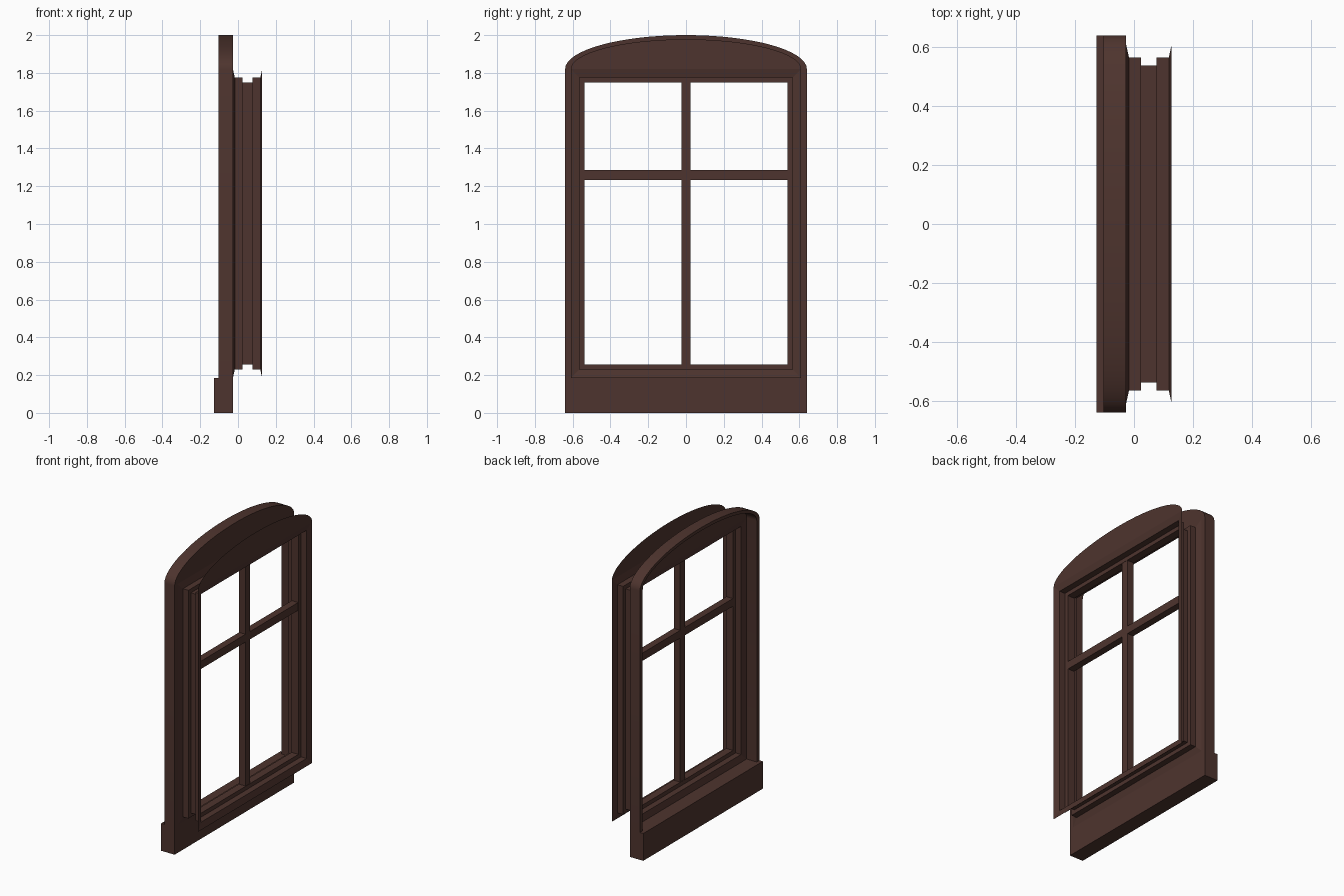
import bpy
import bmesh
import math

cube = bpy.data.objects.get("Cube")
if cube:
    bpy.data.objects.remove(cube, do_unlink=True)

SPRING = 1.82      # height where the arch starts
SILL_TOP = 0.185

wood = bpy.data.materials.new("dark_brown_wood")
wood.use_nodes = True
colour = (0.076, 0.0343, 0.0273, 1)
wood.diffuse_color = colour
wood.node_tree.nodes["Principled BSDF"].inputs["Base Color"].default_value = colour


def finish(name, bm, smooth=False):
    mesh = bpy.data.meshes.new(name)
    bm.to_mesh(mesh)
    bm.free()
    mesh.materials.append(wood)
    obj = bpy.data.objects.new(name, mesh)
    bpy.context.collection.objects.link(obj)
    if smooth:
        bpy.ops.object.select_all(action="DESELECT")
        bpy.context.view_layer.objects.active = obj
        obj.select_set(True)
        bpy.ops.object.shade_smooth_by_angle(angle=math.radians(30))
    return obj


def box(name, x0, x1, y0, y1, z0, z1):
    bm = bmesh.new()
    bmesh.ops.create_cube(bm, size=1)
    for v in bm.verts:
        v.co.x = x0 + (v.co.x + 0.5) * (x1 - x0)
        v.co.y = y0 + (v.co.y + 0.5) * (y1 - y0)
        v.co.z = z0 + (v.co.z + 0.5) * (z1 - z0)
    return finish(name, bm)


def arch(half, rise, steps=32):
    """Points over a half ellipse, from +y to -y."""
    angles = [math.pi * i / steps for i in range(steps + 1)]
    return [(half * math.cos(a), SPRING + rise * math.sin(a)) for a in angles]


# Arched outer casing rim: strips around the outside, extruded in depth
def casing_rim(x0, x1):
    outer = [(0.64, SILL_TOP)] + arch(0.64, 0.18) + [(-0.64, SILL_TOP)]
    inner = [(0.61, SILL_TOP)] + arch(0.61, 0.158) + [(-0.61, SILL_TOP)]
    bm = bmesh.new()
    rings = [[bm.verts.new((x, y, z)) for y, z in path]
             for x, path in ((x0, outer), (x1, outer), (x1, inner), (x0, inner))]
    for k in range(4):
        a, b = rings[k], rings[(k + 1) % 4]
        for i in range(len(a) - 1):
            bm.faces.new((a[i], b[i], b[i + 1], a[i + 1]))
    for end in (0, -1):
        bm.faces.new([r[end] for r in rings])
    bmesh.ops.recalc_face_normals(bm, faces=bm.faces)
    return finish("casing_rim", bm, smooth=True)


# Stepped lining of the opening, swept through the wall, as (x, inset)
def lining():
    bm = bmesh.new()
    profile = [(-0.027, 0), (-0.017, 0.045), (0.024, 0.045), (0.024, 0.072),
               (0.076, 0.072), (0.076, 0.045), (0.118, 0.045), (0.128, 0)]
    rings = []
    for x, inset in profile:
        h, low, top = 0.61 - inset, SILL_TOP + inset, SPRING - inset
        rings.append([bm.verts.new((x, y, z)) for y, z in
                      ((-h, low), (h, low), (h, top), (-h, top))])
    for a, b in zip(rings, rings[1:]):
        for i in range(4):
            j = (i + 1) % 4
            bm.faces.new((a[i], b[i], b[j], a[j]))
    return finish("opening_lining", bm)


# Flat arched panel above the opening
def arch_panel(name, x, flip):
    bm = bmesh.new()
    points = arch(0.61, 0.158)
    if flip:
        points.reverse()
    bm.faces.new([bm.verts.new((x, y, z)) for y, z in points])
    return finish(name, bm)


casing_rim(-0.103, -0.027)
box("sill", -0.128, -0.027, -0.64, 0.64, 0, SILL_TOP)
lining()
arch_panel("front_arch_panel", -0.027, True)
arch_panel("rear_arch_panel", 0.128, False)

# Glazing bars
box("vertical_bar", 0.026, 0.074, -0.025, 0.025, 0.257, 1.748)
for side, name in ((-1, "right_cross_bar"), (1, "left_cross_bar")):
    ends = sorted((side * 0.025, side * 0.538))
    box(name, 0.026, 0.074, ends[0], ends[1], 1.232, 1.285)
